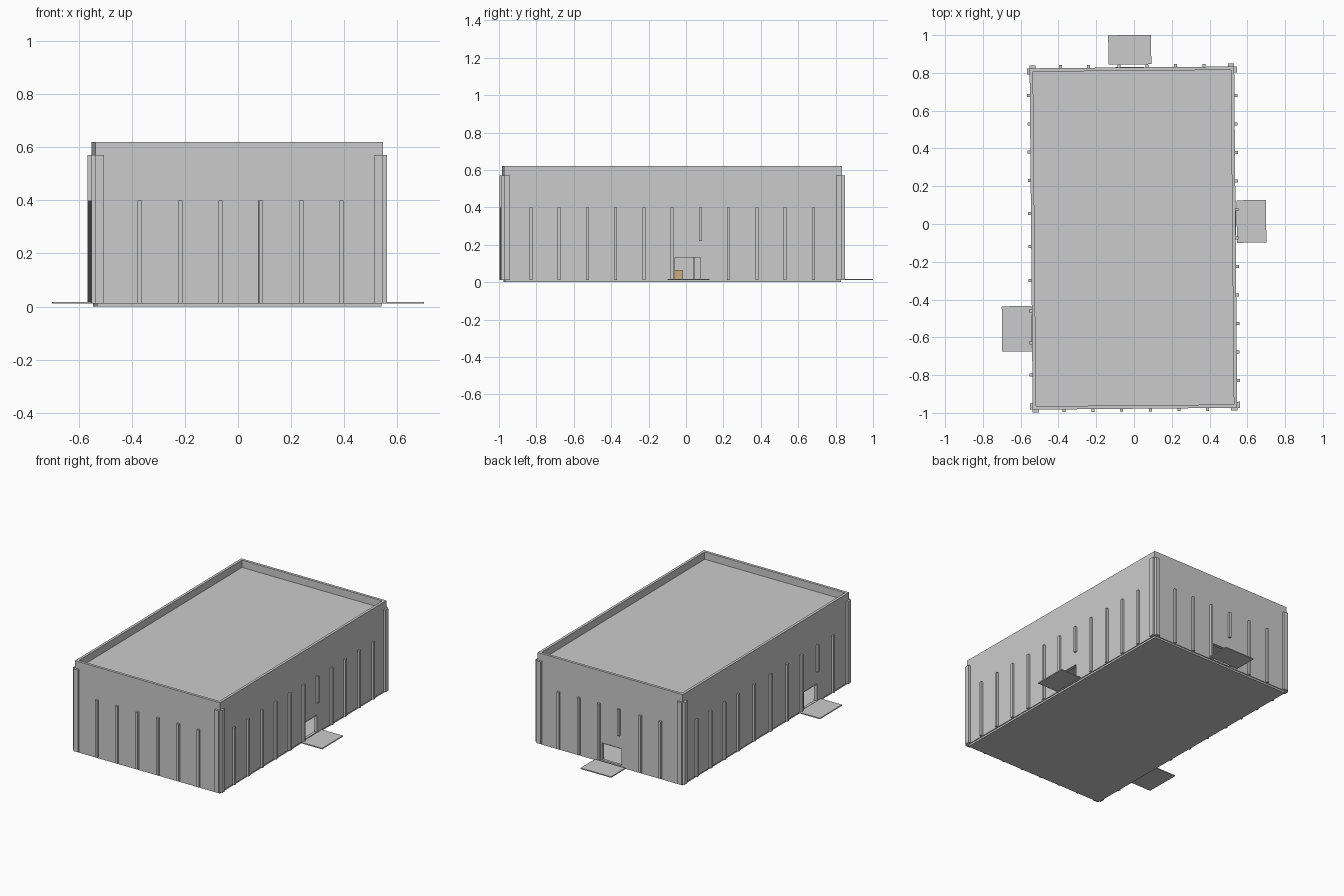
import bpy, bmesh
from mathutils import Matrix

if "Cube" in bpy.data.objects:
    bpy.data.objects.remove(bpy.data.objects["Cube"])

W, L = 1.083, 1.807            # outer wall plan size
HW, HL = W / 2, L / 2
BASE, ROOF, TOP = 0.012, 0.57, 0.62
T = 0.018                      # wall thickness
P = 0.015                      # rib projection
# the whole building sits slightly turned on its plot
PLACE = Matrix.Translation((-0.003, -0.0745, 0)) @ Matrix.Rotation(0.009, 4, 'Z')


def boxes(name, items, color=None):
    """One object from boxes given as (x0, x1, y0, y1, z0, z1)."""
    bm = bmesh.new()
    for x0, x1, y0, y1, z0, z1 in items:
        m = (Matrix.Translation(((x0 + x1) / 2, (y0 + y1) / 2, (z0 + z1) / 2))
             @ Matrix.Diagonal((x1 - x0, y1 - y0, z1 - z0, 1)))
        bmesh.ops.create_cube(bm, size=1, matrix=m)
    me = bpy.data.meshes.new(name)
    bm.to_mesh(me)
    bm.free()
    ob = bpy.data.objects.new(name, me)
    ob.matrix_world = PLACE
    bpy.context.collection.objects.link(ob)
    if color:
        mat = bpy.data.materials.new(name)
        mat.diffuse_color = color
        mat.use_nodes = True
        mat.node_tree.nodes["Principled BSDF"].inputs["Base Color"].default_value = mat.diffuse_color
        me.materials.append(mat)
    return ob


def on_wall(side, a0, a1, d0, d1, z0, z1):
    """Box on a wall: a = position along it, d = distance out from its face."""
    if side == 'right':
        return (HW + d0, HW + d1, a0, a1, z0, z1)
    if side == 'left':
        return (-HW - d1, -HW - d0, a0, a1, z0, z1)
    if side == 'back':
        return (a0, a1, HL + d0, HL + d1, z0, z1)
    return (a0, a1, -HL - d1, -HL - d0, z0, z1)


# Walls with parapet, hollowed and cut for the doorways
DOORS = {'right': (0.008, 0.152), 'left': (-0.555, -0.405), 'back': (-0.088, 0.064)}
walls = boxes("walls", [(-HW, HW, -HL, HL, BASE, TOP)])
cutters = [boxes("hollow_cutter", [(-HW + T, HW - T, -HL + T, HL - T, -0.1, 1)])]
for side, (a, b) in DOORS.items():
    cutters.append(boxes(side + "_door_cutter",
                         [on_wall(side, a, b, -0.05, 0.05, 0.018, 0.135)]))
for c in cutters:
    c.hide_render = True
    c.hide_set(True)
    c.display_type = 'WIRE'
    mod = walls.modifiers.new(c.name, 'BOOLEAN')
    mod.operation, mod.object, mod.solver = 'DIFFERENCE', c, 'EXACT'

# Floor and roof slabs
boxes("floor_slab", [(-HW + 0.006, HW - 0.006, -HL + 0.006, HL - 0.006, 0, BASE + 0.002)])
boxes("roof_deck", [(-HW + T, HW - T, -HL + T, HL - T, ROOF - 0.02, ROOF)])

# Wall ribs; the one over each doorway is short
RIBS = {
    'front': ([-0.375 + 0.152 * k for k in range(6)], None),
    'back': ([-0.379, -0.229, -0.069, 0.081, 0.231, 0.381], 2),
    'right': ([-0.76 + 0.151 * k for k in range(11)], 6),
    'left': ([0.76, 0.61, 0.46, 0.31, 0.135, -0.04, -0.22, -0.38, -0.55, -0.72], 8),
}
for side, (spots, short) in RIBS.items():
    boxes(side + "_ribs", [on_wall(side, a - 0.008, a + 0.008, -0.004, P,
                                   0.22 if i == short else BASE, 0.40)
                           for i, a in enumerate(spots)])

# Corner piers: one strip on each face beside every corner
strips = []
for s in (-1, 1):
    for side, half in (('front', HW), ('back', HW), ('left', HL), ('right', HL)):
        a, b = sorted((s * (half - 0.032), s * half))
        strips.append(on_wall(side, a, b, -0.004, P, BASE, ROOF))
boxes("corner_piers", strips)

# Entrance pads outside the doorways
boxes("entrance_pads", [
    on_wall('right', -0.03, 0.195, 0.006, 0.162, 0.011, 0.018),
    on_wall('left', -0.595, -0.355, 0.002, 0.159, 0.011, 0.018),
    on_wall('back', -0.124, 0.103, 0.016, 0.171, 0.011, 0.018),
])

# Door frames set in the wall thickness
for side, (a, b) in DOORS.items():
    f = 0.004
    boxes(side + "_door_frame", [
        on_wall(side, a, a + f, -T, 0.002, 0.018, 0.135),
        on_wall(side, b - f, b, -T, 0.002, 0.018, 0.135),
        on_wall(side, a, b, -T, 0.002, 0.135 - f, 0.135),
    ])

# Inside: a post and a tan crate glimpsed through the right doorway
boxes("inner_post", [(-0.21, -0.2, 0.115, 0.123, BASE, ROOF - 0.02)])
boxes("crate", [(-0.02, 0.03, 0.012, 0.058, BASE, 0.065)], (0.6, 0.42, 0.22, 1))
